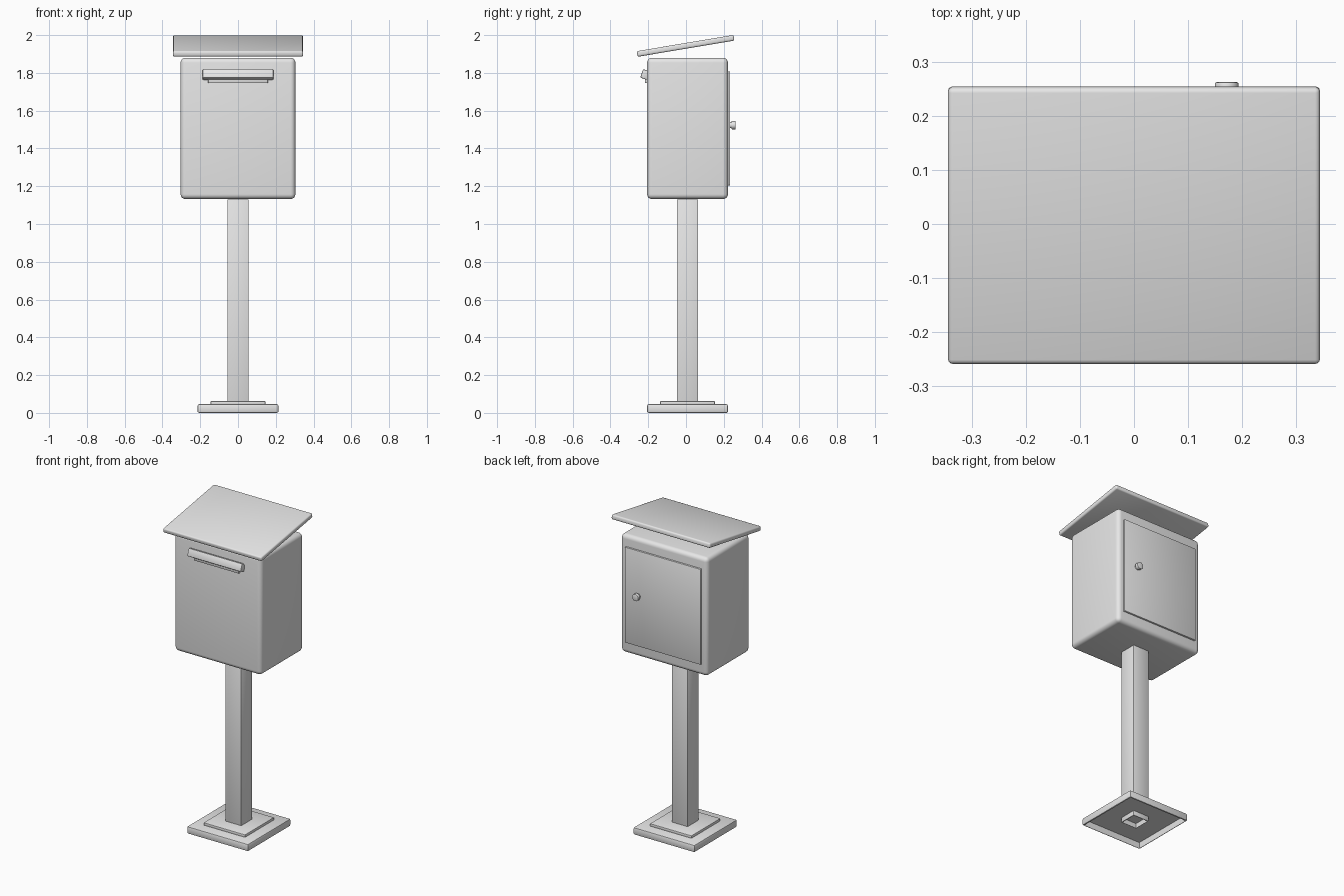
import bpy, bmesh, math
from mathutils import Matrix, Vector

if "Cube" in bpy.data.objects:
    bpy.data.objects.remove(bpy.data.objects["Cube"])

grey = bpy.data.materials.new("painted_grey")
grey.diffuse_color = (0.8, 0.8, 0.8, 1)
grey.use_nodes = True
grey.node_tree.nodes["Principled BSDF"].inputs["Base Color"].default_value = grey.diffuse_color
CY = 0.008  # depth centre of the box and post


def finish(name, bm):
    me = bpy.data.meshes.new(name)
    bm.to_mesh(me)
    bm.free()
    me.materials.append(grey)
    ob = bpy.data.objects.new(name, me)
    bpy.context.collection.objects.link(ob)
    bpy.ops.object.select_all(action='DESELECT')
    bpy.context.view_layer.objects.active = ob
    ob.select_set(True)
    bpy.ops.object.shade_smooth_by_angle(angle=math.radians(35))
    return ob


def box(name, centre, size, bevel, segments=2, tilt=0, hollow=0):
    """Rounded box, optionally tilted about x, or hollowed from below."""
    bm = bmesh.new()
    bmesh.ops.create_cube(bm, size=1, matrix=Matrix.Diagonal((*size, 1)))
    bmesh.ops.bevel(bm, geom=bm.edges[:], offset=bevel, segments=segments,
                    profile=0.5, affect='EDGES')
    if hollow:
        bm.normal_update()
        bottom = max((f for f in bm.faces if f.normal.z < -0.99),
                     key=lambda f: f.calc_area())
        bmesh.ops.inset_region(bm, faces=[bottom], thickness=0.002)
        bmesh.ops.translate(bm, verts=bottom.verts, vec=(0, 0, hollow))
    place = Matrix.Translation(centre) @ Matrix.Rotation(math.radians(tilt), 4, 'X')
    bmesh.ops.transform(bm, matrix=place, verts=bm.verts)
    return finish(name, bm)


def span(name, x, y0, y1, z0, z1, bevel, **kw):
    """Box given by half width, depth range and height range."""
    return box(name, ((0, (y0 + y1) / 2, (z0 + z1) / 2)),
               (2 * x, y1 - y0, z1 - z0), bevel, **kw)


def disc(name, radius, y0, y1, bevel):
    """Round part of the lock, facing backwards."""
    bm = bmesh.new()
    bmesh.ops.create_cone(bm, cap_ends=True, segments=24, radius1=radius,
                          radius2=radius, depth=y1 - y0)
    rims = [e for e in bm.edges if abs(e.verts[0].co.z - e.verts[1].co.z) < 1e-6]
    bmesh.ops.bevel(bm, geom=rims, offset=bevel, segments=2, profile=0.5, affect='EDGES')
    place = Matrix.Translation((0.172, (y0 + y1) / 2, 1.523)) @ Matrix.Rotation(math.pi / 2, 4, 'X')
    bmesh.ops.transform(bm, matrix=place, verts=bm.verts)
    return finish(name, bm)


# Foot and post, both open underneath
span("base_plate", 0.214, CY - 0.214, CY + 0.214, 0, 0.046, 0.008, hollow=0.038)
span("post_collar", 0.145, CY - 0.145, CY + 0.145, 0.044, 0.062, 0.003)
span("post", 0.056, CY - 0.056, CY + 0.056, 0.008, 1.131, 0.004, hollow=0.04)

# Box and tilted roof
span("box_body", 0.304, CY - 0.214, CY + 0.214, 1.132, 1.88, 0.026, segments=5)
box("roof", (0, -0.002, 1.943), (0.69, 0.52, 0.03), 0.009, segments=3, tilt=9.5)

# Letter slot with its tilted flap
span("slot_frame", 0.158, -0.218, -0.19, 1.746, 1.80, 0.003)
box("slot_flap", (0, -0.216, 1.791), (0.376, 0.04, 0.048), 0.006, tilt=-20)

# Rear door and lock
span("door", 0.265, 0.21, 0.233, 1.204, 1.808, 0.004)
disc("lock_stem", 0.016, 0.228, 0.245, 0.001)
disc("lock_knob", 0.022, 0.241, 0.263, 0.003)
